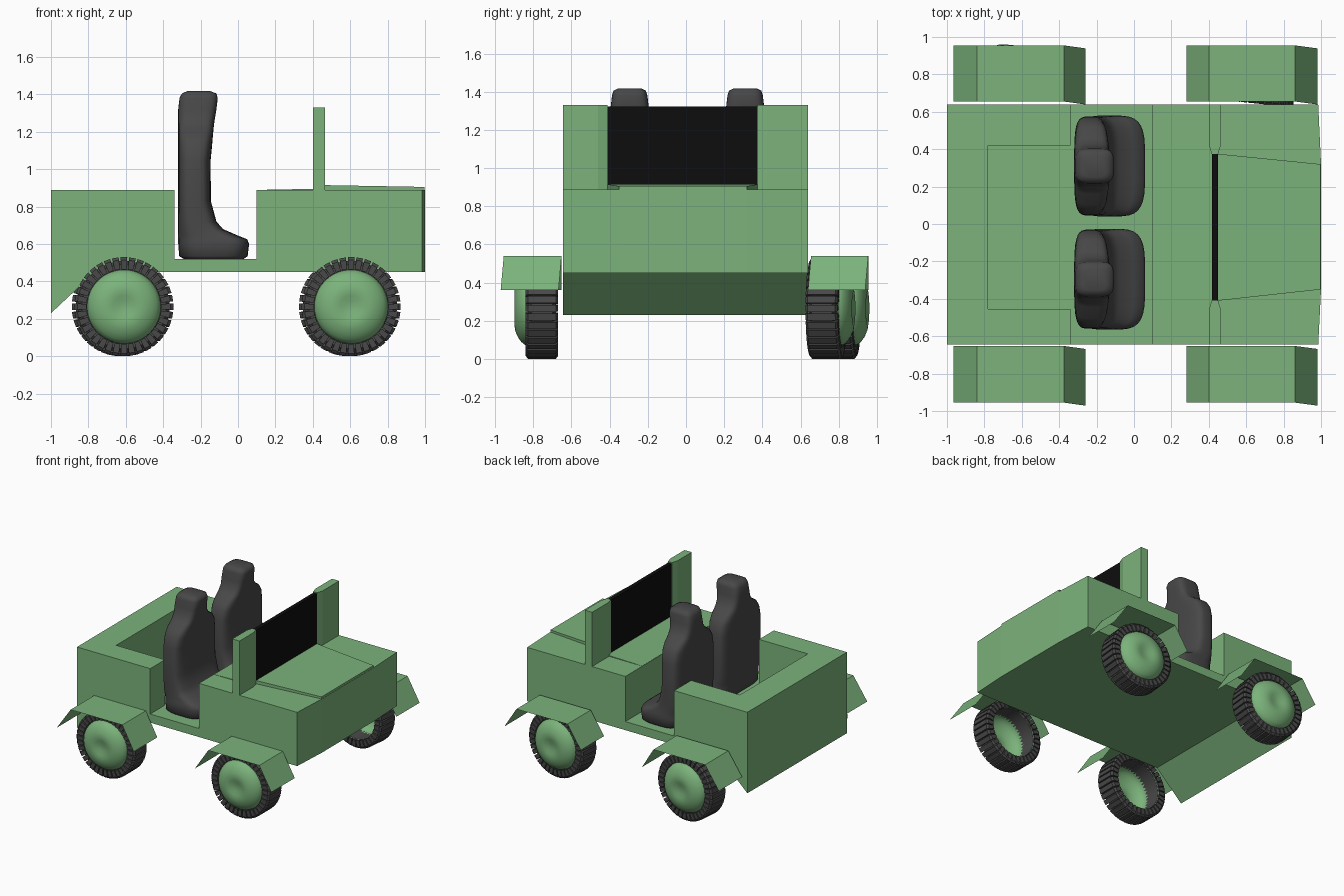
import bpy, bmesh, math
from mathutils import Matrix, Vector

if "Cube" in bpy.data.objects:
    bpy.data.objects.remove(bpy.data.objects["Cube"])

def material(name, c):
    m = bpy.data.materials.new(name)
    m.diffuse_color = (*c, 1)
    m.use_nodes = True
    m.node_tree.nodes["Principled BSDF"].inputs["Base Color"].default_value = m.diffuse_color
    return m

GREEN = material("army green", (0.2, 0.45, 0.2))
GREY = material("dark grey", (0.065, 0.065, 0.065))
BLACK = material("black glass", (0.004, 0.004, 0.004))

def finish(name, bm, mat, smooth=None, recalc=True):
    if recalc:
        bmesh.ops.recalc_face_normals(bm, faces=bm.faces[:])
    me = bpy.data.meshes.new(name)
    bm.to_mesh(me)
    bm.free()
    me.materials.append(mat)
    ob = bpy.data.objects.new(name, me)
    bpy.context.collection.objects.link(ob)
    if smooth:
        bpy.ops.object.select_all(action='DESELECT')
        ob.select_set(True)
        bpy.context.view_layer.objects.active = ob
        bpy.ops.object.shade_smooth_by_angle(angle=math.radians(smooth))
    return ob

def loft(bm, rings, closed=True, caps=True):
    """Skin between rings of points."""
    vs = [[bm.verts.new(p) for p in r] for r in rings]
    n = len(vs[0])
    for a, b in zip(vs, vs[1:]):
        for i in range(n if closed else n - 1):
            j = (i + 1) % n
            bm.faces.new((a[i], a[j], b[j], b[i]))
    if caps:
        bm.faces.new(vs[0][::-1])
        bm.faces.new(vs[-1])

def prism_y(name, pts, y0, y1, mat):
    bm = bmesh.new()
    loft(bm, [[(x, y, z) for x, z in pts] for y in (y0, y1)])
    return finish(name, bm, mat)

def prism_z(name, pts, z0, ztop, mat):
    bm = bmesh.new()
    loft(bm, [[(x, y, z0) for x, y in pts], [(x, y, ztop(x)) for x, y in pts]])
    return finish(name, bm, mat)

# Rear tub and floor, with the cargo recess cut out
Y0, Y1 = -0.645, 0.638
body = prism_y("body_tub", [(-1, .23), (-.765, .45), (.10, .45), (.10, .52),
                            (-.34, .52), (-.34, .89), (-1, .89)], Y0, Y1, GREEN)
cutter = prism_y("recess_cutter", [(-.78, .521), (-.30, .521), (-.30, 1.2), (-.78, 1.2)],
                 -.455, .42, GREEN)
cutter.hide_render = True
mod = body.modifiers.new("recess", 'BOOLEAN')
mod.operation = 'DIFFERENCE'
mod.solver = 'EXACT'
mod.object = cutter
bpy.context.view_layer.objects.active = body
bpy.ops.object.modifier_apply(modifier=mod.name)
bpy.data.objects.remove(cutter)

# Engine bay with slightly pointed nose, raised hood panel and cowl
prism_z("engine_bay", [(.10, Y0), (.985, Y0), (1, -.35), (1, .32), (.985, Y1), (.10, Y1)],
        .45, lambda x: .888, GREEN)
prism_z("hood_panel", [(.45, -.41), (.998, -.35), (.998, .32), (.45, .375)],
        .88, lambda x: .915 - .018 * (x - .45), GREEN)
prism_z("cowl_panel", [(.102, -.455), (.42, -.455), (.42, .42), (.102, .42)],
        .88, lambda x: .889 + .02 * (x - .1), GREEN)

# Windshield posts, narrowing towards the glass
for name, yo, ym, yi in (("windshield_post_right", Y0, -.46, -.41),
                         ("windshield_post_left", Y1, .425, .375)):
    prism_z(name, [(.40, yo), (.465, yo), (.465, ym), (.45, yi), (.415, yi), (.40, ym)],
            .88, lambda x: 1.33, GREEN)
prism_z("windshield_glass", [(.417, -.411), (.449, -.411), (.449, .376), (.417, .376)],
        .89, lambda x: 1.322, BLACK)

# Seats: rounded sections stacked upwards (z, back x, front x, half width)
SEAT = [(.52, -.29, .03, .25), (.535, -.315, .052, .265), (.60, -.32, .06, .27),
        (.625, -.32, .05, .268), (.645, -.32, 0, .265), (.68, -.32, -.08, .263),
        (.72, -.32, -.115, .263), (.83, -.32, -.145, .265), (1.05, -.32, -.146, .262),
        (1.13, -.32, -.138, .245), (1.18, -.32, -.134, .21), (1.22, -.32, -.13, .15),
        (1.26, -.32, -.125, .115), (1.32, -.32, -.115, .10), (1.38, -.313, -.108, .093),
        (1.405, -.30, -.115, .085), (1.418, -.27, -.15, .06)]

def power(v):
    return math.copysign(abs(v) ** .5, v)

for name, yc in (("seat_left", .31), ("seat_right", -.295)):
    bm = bmesh.new()
    rings = []
    for z, xb, xf, hw in SEAT:
        ring = []
        for i in range(32):
            a = math.tau * (i + .5) / 32
            ring.append(((xb + xf) / 2 + (xf - xb) / 2 * power(math.cos(a)),
                         yc + hw * power(math.sin(a)), z))
        rings.append(ring)
    loft(bm, rings)
    finish(name, bm, GREY, smooth=60)

# Mudguards: thin folded sheets over each wheel
for end, xs in (("rear", (-.965, -.84, -.375, -.26)), ("front", (.28, .40, .86, .98))):
    for side, y0, y1 in (("right", -.955, -.652), ("left", .655, .955)):
        bm = bmesh.new()
        zs, shift = (.36, .54, .54, .36), (0, 0, 0, -.016)
        loft(bm, [[(x, y + s, z) for x, z, s in zip(xs, zs, shift)] for y in (y1, y0)],
             closed=False, caps=False)
        finish(f"mudguard_{end}_{side}", bm, GREEN, recalc=False)

# Wheels: local +y points outwards, tyre outer face at y = 0
def lathe(bm, profile, seg, close=False):
    pts = profile + profile[:1] if close else profile
    loft(bm, [[(r * math.cos(math.tau * i / seg), y, r * math.sin(math.tau * i / seg))
               for i in range(seg)] for r, y in pts], caps=False)
    bmesh.ops.remove_doubles(bm, verts=bm.verts[:], dist=1e-5)

HUB = [(0, .044), (.03, .046), (.06, .055), (.09, .059), (.12, .054), (.15, .041),
       (.175, .024), (.19, .006), (.197, -.015), (.199, -.16)]
TYRE = [(.197, -.155), (.197, -.012), (.225, -.012), (.245, -.03), (.245, -.14), (.225, -.155)]
TEETH = 36

def wheel(name, x, y, turn):
    m = Matrix.Translation(Vector((x, y, .265))) @ Matrix.Rotation(turn, 4, 'Z')
    bm = bmesh.new()
    lathe(bm, HUB, 48)
    finish("hub_" + name, bm, GREEN, smooth=50).matrix_world = m
    bm = bmesh.new()
    lathe(bm, TYRE, 72, close=True)
    # tread blocks around the tyre
    for k in range(TEETH):
        c, h = math.tau * k / TEETH, math.tau / TEETH * .39
        loft(bm, [[(r * math.cos(a), yy, r * math.sin(a))
                   for r, yy in ((.2, 0), (.25, 0), (.265, -.012),
                                 (.265, -.158), (.25, -.17), (.2, -.17))]
                  for a in (c - h, c + h)])
    finish("tyre_" + name, bm, GREY).matrix_world = m

wheel("rear_right", -.61, -.84, math.pi)
wheel("front_right", .605, -.84, math.pi)
wheel("rear_left", -.61, .893, -.1)
wheel("front_left", .605, .82, -.1)
